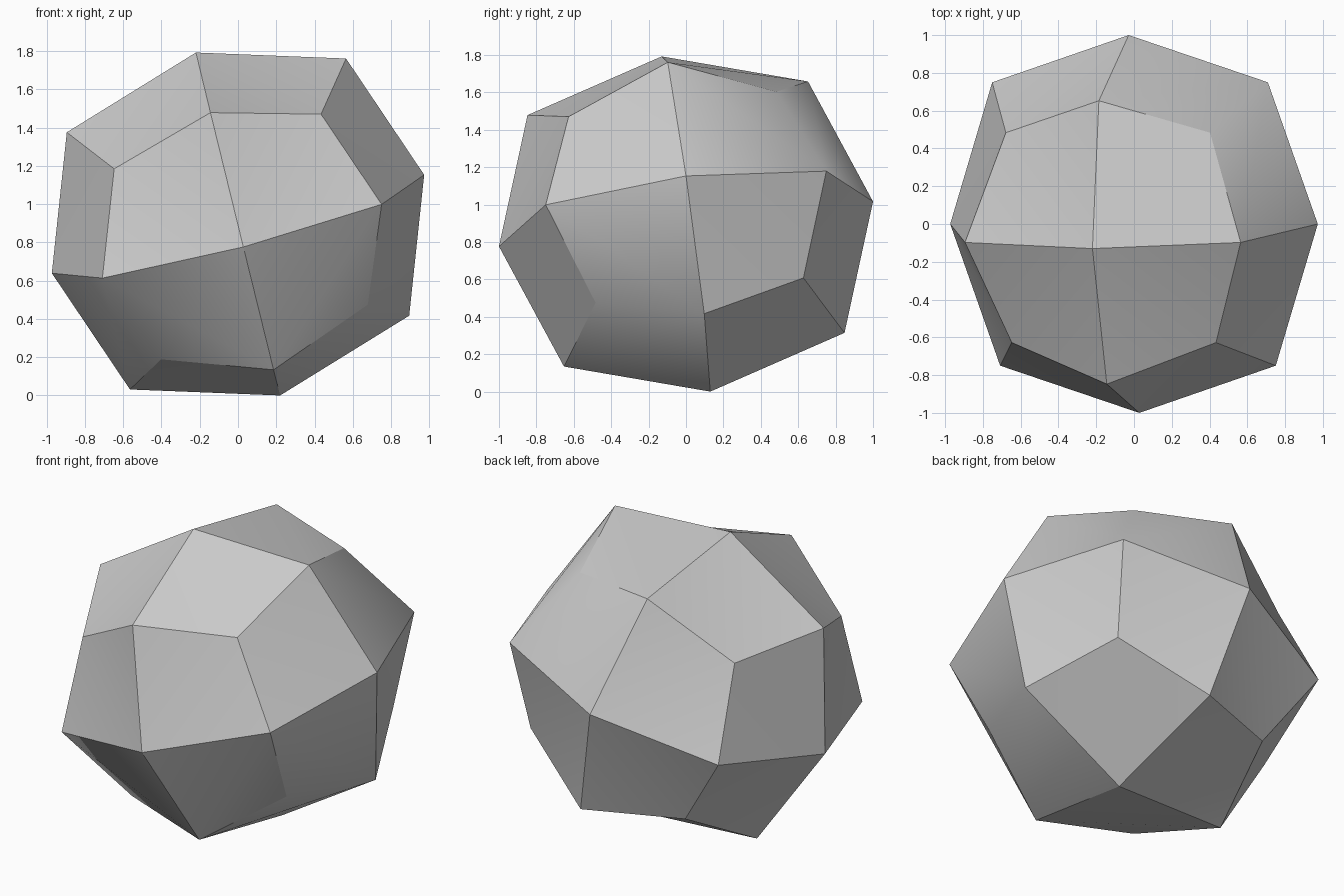
import bpy, bmesh
from itertools import product
from mathutils import Matrix, Vector

cube = bpy.data.objects.get("Cube")
if cube:
    bpy.data.objects.remove(cube, do_unlink=True)

# One plain stone colour
mat = bpy.data.materials.new("stone_grey")
mat.use_nodes = True
colour = (0.6, 0.6, 0.6, 1)
mat.diffuse_color = colour
mat.node_tree.nodes["Principled BSDF"].inputs["Base Color"].default_value = colour

# Tilted axes of the rounded cube: side, back and top
axes = Matrix(((0.973, 0, 0.257), (-0.028, 1, 0.12), (-0.22, -0.13, 0.896))).transposed()
# Distance factors for face centres, edge middles and corners
reach = {1: 1.0, 2: 0.75, 3: 5 / 9}
# Corners folded across, and the soft edges that leave them
folded = {(-1, -1, -1): (-1, -1, 0), (1, 1, 1): (1, 1, 0), (1, -1, -1): (1, 0, -1)}

bm = bmesh.new()
points = {}


def point(key):
    if key not in points:
        scale = reach[sum(map(abs, key))]
        points[key] = bm.verts.new(axes @ Vector(key) * scale + Vector((0, 0, 0.896)))
    return points[key]


def keep(corner, *used):
    return tuple(c if i in used else 0 for i, c in enumerate(corner))


# Three kites around every corner, each split into two triangles
for corner in product((-1, 1), repeat=3):
    for i in range(3):
        j, k = (i + 1) % 3, (i + 2) % 3
        a, c = point(keep(corner, i)), point(corner)
        e, f = point(keep(corner, i, j)), point(keep(corner, i, k))
        if corner in folded:
            bm.faces.new((a, e, f))
            bm.faces.new((c, f, e))
        else:
            bm.faces.new((a, e, c))
            bm.faces.new((a, c, f))

bmesh.ops.recalc_face_normals(bm, faces=bm.faces[:])
for face in bm.faces:
    face.smooth = True

# Kite outlines are creased, the splits inside them stay soft
names = {v: key for key, v in points.items()}
for edge in bm.edges:
    low, high = sorted((names[v] for v in edge.verts), key=lambda n: sum(map(abs, n)))
    rise = sum(map(abs, high)) - sum(map(abs, low))
    edge.smooth = rise != 1 or folded.get(high) == low

mesh = bpy.data.meshes.new("faceted_ball")
bm.to_mesh(mesh)
bm.free()
mesh.materials.append(mat)
ball = bpy.data.objects.new("faceted_ball", mesh)
bpy.context.collection.objects.link(ball)
